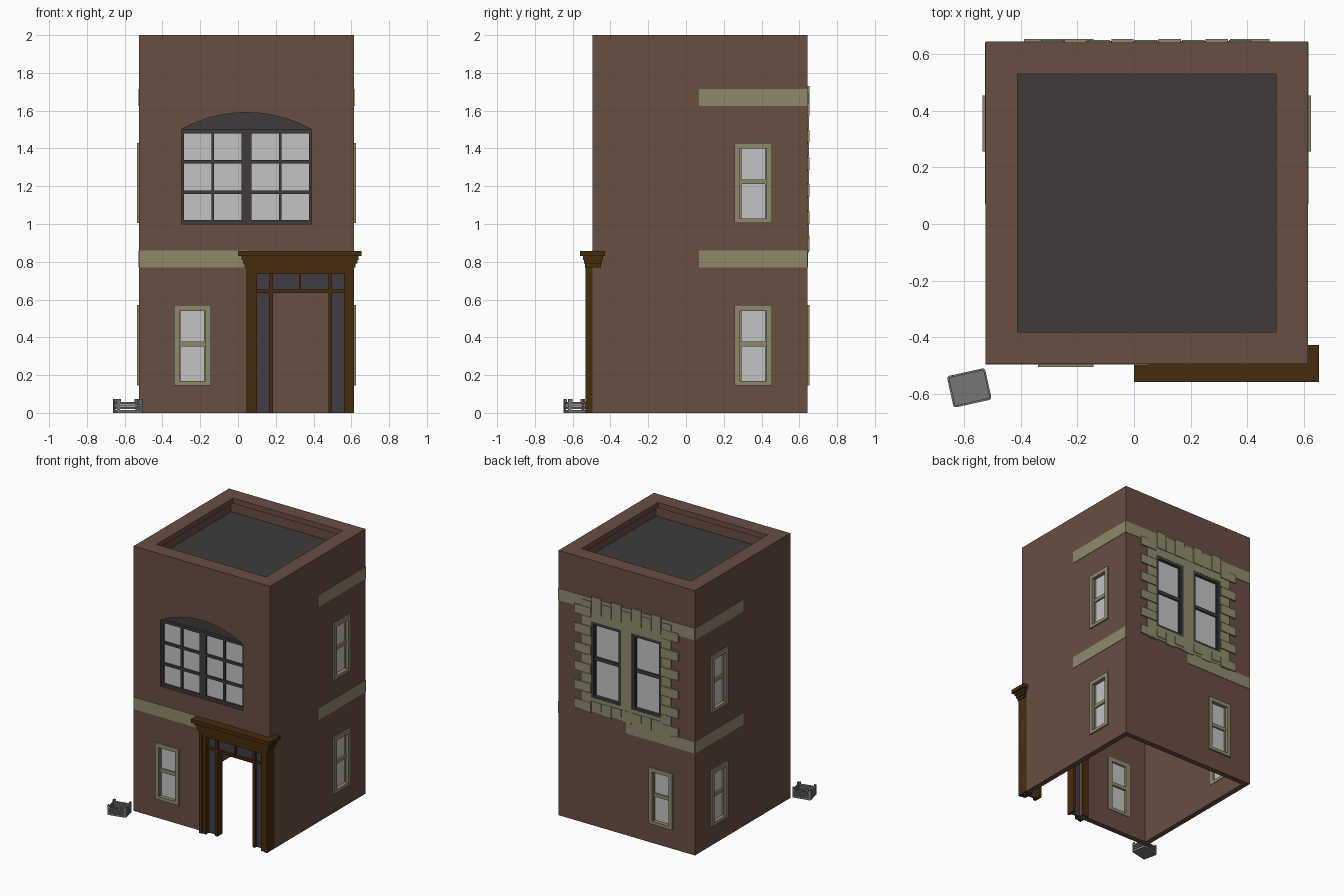
import bpy, bmesh, math
from mathutils import Matrix, Vector

cube = bpy.data.objects.get("Cube")
if cube:
    bpy.data.objects.remove(cube, do_unlink=True)

X0, X1, Y0, Y1, TOP = -0.525, 0.615, -0.495, 0.643, 2.0
WALL = 0.04


def material(name, r, g, b):
    m = bpy.data.materials.new(name)
    m.use_nodes = True
    m.diffuse_color = (r, g, b, 1)
    m.node_tree.nodes["Principled BSDF"].inputs["Base Color"].default_value = (r, g, b, 1)
    return m


brick = material("brown brick", 0.14, 0.077, 0.054)
stone = material("olive stone", 0.275, 0.255, 0.15)
dark = material("charcoal", 0.05, 0.044, 0.044)
wood = material("dark wood", 0.062, 0.025, 0.004)
pane = material("pale glass", 0.55, 0.55, 0.55)
smoke = material("smoked glass", 0.052, 0.048, 0.056)
plastic = material("grey plastic", 0.185, 0.178, 0.182)


def finish(name, bm, mat):
    bmesh.ops.recalc_face_normals(bm, faces=bm.faces)
    me = bpy.data.meshes.new(name)
    bm.to_mesh(me)
    bm.free()
    ob = bpy.data.objects.new(name, me)
    bpy.context.collection.objects.link(ob)
    if mat:
        me.materials.append(mat)
    return ob


def boxes(name, mat, items):
    """Join boxes given as x0, x1, y0, y1, z0, z1."""
    bm = bmesh.new()
    for a, b, c, d, e, f in items:
        mid = Vector((a + b, c + d, e + f)) / 2
        size = Matrix.Diagonal((b - a, d - c, f - e, 1))
        bmesh.ops.create_cube(bm, size=1, matrix=Matrix.Translation(mid) @ size)
    return finish(name, bm, mat)


def on(face, u0, u1, d0, d1, z0, z1):
    """Box on a facade: u runs along it, d outward from it."""
    if face == "front":
        return (u0, u1, Y0 - d1, Y0 - d0, z0, z1)
    if face == "back":
        return (u0, u1, Y1 + d0, Y1 + d1, z0, z1)
    if face == "left":
        return (X1 + d0, X1 + d1, u0, u1, z0, z1)
    return (X0 - d1, X0 - d0, u0, u1, z0, z1)


def cut(ob, cutters):
    for c in cutters:
        mod = ob.modifiers.new("cut", "BOOLEAN")
        mod.object, mod.solver = c, "EXACT"
        c.hide_render = True
    bpy.context.view_layer.update()
    dg = bpy.context.evaluated_depsgraph_get()
    me = bpy.data.meshes.new_from_object(ob.evaluated_get(dg))
    ob.modifiers.clear()
    ob.data = me
    for c in cutters:
        bpy.data.objects.remove(c, do_unlink=True)


def arch(name, mat, y0, y1):
    """Segmental arch panel for the large front window."""
    half, rise, mid, spring = 0.345, 0.09, 0.045, 1.5
    r = (half ** 2 + rise ** 2) / (2 * rise)
    a = math.asin(half / r)
    pts = [(mid - half, 1.0), (mid + half, 1.0)]
    for i in range(17):
        t = a - 2 * a * i / 16
        pts.append((mid + r * math.sin(t), spring + rise - r + r * math.cos(t)))
    bm = bmesh.new()
    f = bm.faces.new([bm.verts.new((x, y0, z)) for x, z in pts])
    new = bmesh.ops.extrude_face_region(bm, geom=[f])["geom"]
    bmesh.ops.translate(bm, vec=(0, y1 - y0, 0), verts=[v for v in new if isinstance(v, bmesh.types.BMVert)])
    return finish(name, bm, mat)


def sash(name, face, u0, u1, z0, z1, edge, mat, proud):
    """Two-pane window with frame and middle rail; returns its wall opening."""
    deep, mid = -WALL - 0.004, z0 + (z1 - z0) * 0.515
    a, b = u0 + edge, u1 - edge
    boxes(name + "_frame", mat, [
        on(face, u0, a, deep, proud, z0, z1), on(face, b, u1, deep, proud, z0, z1),
        on(face, a, b, deep, proud, z0, z0 + edge * 0.8), on(face, a, b, deep, proud, z1 - edge, z1),
        on(face, a, b, deep, -0.006, mid - 0.013, mid + 0.013),
        on(face, a, a + 0.006, deep, -0.008, z0, z1), on(face, b - 0.006, b, deep, -0.008, z0, z1)])
    boxes(name + "_panes", pane, [on(face, a, b, -0.03, -0.018, z0 + 0.01, z1 - 0.01)])
    return on(face, u0 + 0.005, u1 - 0.005, -0.1, 0.05, z0 + 0.005, z1 - 0.005)


# Windows
openings = []
for z, level in ((0.145, "lower"), (1.005, "upper")):
    for face in ("left", "right"):
        openings.append(sash(f"{level}_{face}_window", face, 0.257, 0.455, z, z + 0.425, 0.03, stone, 0.011))
for face in ("front", "back"):
    openings.append(sash(f"lower_{face}_window", face, -0.34, -0.143, 0.145, 0.57, 0.03, stone, 0.011))
for i, u in enumerate((-0.25, 0.09)):
    openings.append(sash(f"large_back_window_{i + 1}", "back", u, u + 0.25, 0.965, 1.54, 0.022, dark, 0.004))

# Hollow building with parapet
openings += [
    (0.1, 0.56, Y0 - 0.1, Y0 + 0.1, -0.1, 0.735),
    (X0 + WALL, X1 - WALL, Y0 + WALL, Y1 - WALL, -0.2, 1.82),
    (X0 + 0.06, X1 - 0.06, Y0 + 0.06, Y1 - 0.06, 1.86, 1.96),
    (X0 + 0.112, X1 - 0.112, Y0 + 0.112, Y1 - 0.112, 1.9, 2.1)]
walls = boxes("walls", brick, [(X0, X1, Y0, Y1, 0, TOP)])
cut(walls, [boxes("cutter", None, [o]) for o in openings] + [arch("arch_cutter", None, Y0 - 0.1, Y0 + 0.1)])
boxes("roof_deck", dark, [(X0 + 0.06, X1 - 0.06, Y0 + 0.06, Y1 - 0.06, 1.855, 1.864)])

# Arched front window
arch("arched_window_back", dark, Y0 + 0.03, Y0 + WALL + 0.002)
rows, cols = (1.02, 1.178, 1.338), (-0.285, -0.128, 0.071, 0.23)
boxes("arched_window_panes", pane,
      [on("front", u, u + 0.146, -0.031, -0.026, z, z + 0.142) for u in cols for z in rows])
bars = [on("front", u, u + w, -0.032, -0.01, 1.0, 1.5)
        for u, w in ((-0.3, 0.015), (-0.14, 0.014), (0.018, 0.053), (0.216, 0.014), (0.376, 0.014))]
bars += [on("front", -0.3, 0.39, -0.032, -0.012, z, z + h)
         for z, h in ((1.0, 0.02), (1.16, 0.018), (1.32, 0.018), (1.48, 0.02))]
boxes("arched_window_bars", dark, bars)

# Stone bands
bands = [on("front", X0, 0.05, -0.002, 0.003, 0.77, 0.86), on("back", X0, 0.05, -0.002, 0.003, 0.77, 0.86),
         on("back", X0, X1, -0.002, 0.003, 1.625, 1.715)]
for face in ("left", "right"):
    for z in (0.77, 1.625):
        bands.append(on(face, 0.07, Y1, -0.002, 0.003, z, z + 0.09))
boxes("stone_bands", stone, bands)

# Stone surround of the large back windows
blocks = [on("back", -0.32, 0.41, -0.002, 0.005, 1.54, 1.63), on("back", -0.32, 0.41, -0.002, 0.005, 0.86, 0.965),
          on("back", 0.0, 0.09, -0.002, 0.006, 0.86, 1.63)]
step = 0.0717
for i in range(11):
    z, long = 0.857 + i * step, i % 2 == 0
    reach, proud = (0.14, 0.011) if long else (0.08, 0.008)
    blocks.append(on("back", 0.34, 0.34 + reach, -0.002, proud, z, z + step - 0.004))
    blocks.append(on("back", -0.25 - reach, -0.25, -0.002, proud, z, z + step - 0.004))
for i in range(9):
    u, w = -0.33 + i * 0.0833, 0.079
    tall = i % 2
    blocks.append(on("back", u, u + w, -0.002, 0.008 + tall * 0.003, 1.6, 1.69 + tall * 0.04))
    blocks.append(on("back", u, u + w, -0.002, 0.008 + tall * 0.002, 0.85 + tall * 0.03, 0.94))
boxes("stone_surround", stone, blocks)

# Door surround
D = Y0 + 0.05
frame = [(0.045, 0.1, -0.525, D, 0, 0.77), (0.56, 0.614, -0.525, D, 0, 0.77),
         (0.1, 0.56, -0.525, D, 0.735, 0.77), (0.1, 0.56, -0.505, D, 0.635, 0.652)]
for u in (0.164, 0.478):
    frame.append((u, u + 0.02, -0.51, D, 0, 0.735))
frame.append((0.326, 0.334, -0.505, D, 0.65, 0.735))
for u in (0.045, 0.59):
    frame.append((u, u + 0.025, -0.531, D, 0, 0.77))
frame.append((0.045, 0.615, -0.531, D, 0.755, 0.775))
boxes("door_frame", wood, frame)
boxes("door_glass", smoke, [(0.1, 0.166, -0.49, -0.478, 0, 0.735), (0.495, 0.56, -0.49, -0.478, 0, 0.735),
                            (0.166, 0.495, -0.49, -0.478, 0.652, 0.735)])
boxes("door_cornice", wood, [(0.035, 0.623, -0.535, -0.45, 0.77, 0.792), (0.026, 0.632, -0.54, -0.445, 0.79, 0.812),
                             (0.018, 0.638, -0.546, -0.44, 0.81, 0.832), (0.0, 0.655, -0.56, -0.428, 0.83, 0.858)])

# Small slatted crate
L, W, H = 0.069, 0.057, 0.073
bm = bmesh.new()
bmesh.ops.create_cube(bm, size=1, matrix=Matrix.Translation((0, 0, H / 2)) @ Matrix.Diagonal((2 * L, 2 * W, H, 1)))
upright = [e for e in bm.edges if abs(e.verts[0].co.z - e.verts[1].co.z) > 0.01]
bmesh.ops.bevel(bm, geom=upright, offset=0.01, segments=3, affect="EDGES", profile=0.5)
crate = finish("crate", bm, plastic)
holes = [(-L + 0.007, L - 0.007, -W + 0.007, W - 0.007, 0.01, 0.1),
         (-L + 0.02, L - 0.02, -0.1, 0.1, 0.058, 0.1), (-0.1, 0.1, -W + 0.02, W - 0.02, 0.058, 0.1)]
for z in (0.016, 0.03, 0.044):
    holes += [(-L + 0.014, L - 0.014, -0.1, 0.1, z, z + 0.004), (-0.1, 0.1, -W + 0.014, W - 0.014, z, z + 0.004)]
cut(crate, [boxes("crate_cutter", None, [h]) for h in holes])
crate.location = (-0.583, -0.58, 0)
crate.rotation_euler.z = math.radians(12.5)
